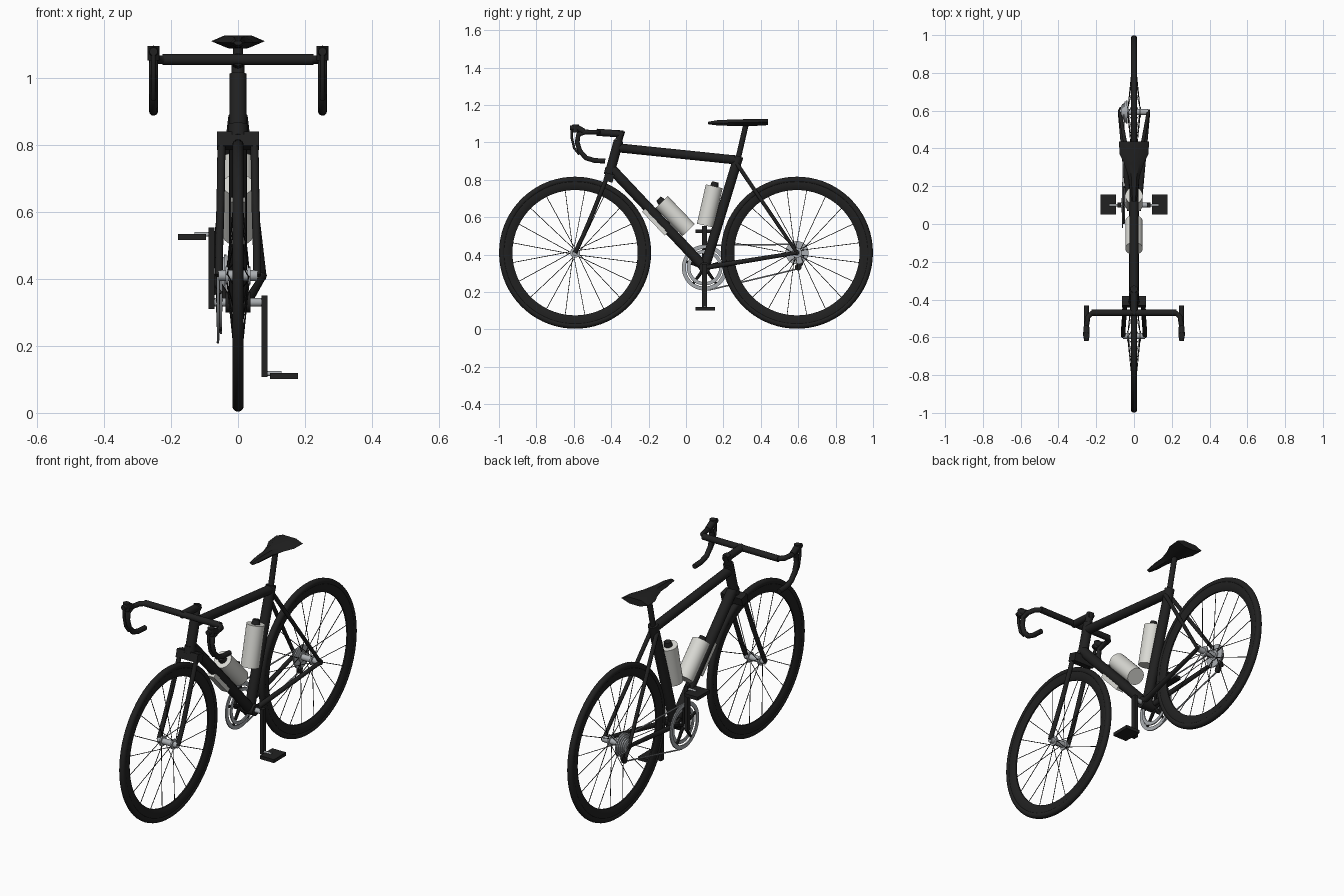
import bpy, bmesh, math
from mathutils import Vector, Matrix

if "Cube" in bpy.data.objects:
    bpy.data.objects.remove(bpy.data.objects["Cube"])


def material(name, rgb):
    m = bpy.data.materials.new(name)
    m.diffuse_color = (*rgb, 1)
    m.use_nodes = True
    m.node_tree.nodes["Principled BSDF"].inputs["Base Color"].default_value = m.diffuse_color
    return m


BLACK = material("black", (0.015, 0.015, 0.015))
GREY = material("metal grey", (0.40, 0.42, 0.44))
PALE = material("bottle white", (0.70, 0.70, 0.66))


def finish(name, bm, mat, angle=35):
    bmesh.ops.recalc_face_normals(bm, faces=bm.faces)
    me = bpy.data.meshes.new(name)
    bm.to_mesh(me)
    bm.free()
    me.materials.append(mat)
    me.shade_smooth()
    me.set_sharp_from_angle(angle=math.radians(angle))
    ob = bpy.data.objects.new(name, me)
    bpy.context.collection.objects.link(ob)
    return ob


def add_rod(bm, a, b, r1, r2=None, seg=16):
    a, b = Vector(a), Vector(b)
    d = b - a
    mat = Matrix.Translation((a + b) / 2) @ d.to_track_quat('Z', 'Y').to_matrix().to_4x4()
    bmesh.ops.create_cone(bm, cap_ends=True, segments=seg, radius1=r1,
                          radius2=r1 if r2 is None else r2, depth=d.length, matrix=mat)


def rods(name, mat, *items, seg=16):
    bm = bmesh.new()
    for it in items:
        add_rod(bm, *it, seg=seg)
    return finish(name, bm, mat)


def box(name, mat, centre, size, tilt=0):
    bm = bmesh.new()
    m = Matrix.Translation(centre) @ Matrix.Rotation(tilt, 4, 'X') @ Matrix.Diagonal((*size, 1))
    bmesh.ops.create_cube(bm, size=1, matrix=m)
    return finish(name, bm, mat)


def ring(name, mat, centre, profile, seg=64):
    """Revolve a closed (radius, x) profile about the x axis."""
    bm = bmesh.new()
    c = Vector(centre)
    loops = []
    for i in range(seg):
        t = 2 * math.pi * i / seg
        loops.append([bm.verts.new(c + Vector((x, r * math.cos(t), r * math.sin(t)))) for r, x in profile])
    n = len(profile)
    for i in range(seg):
        p, q = loops[i], loops[(i + 1) % seg]
        for j in range(n):
            bm.faces.new((p[j], p[(j + 1) % n], q[(j + 1) % n], q[j]))
    return finish(name, bm, mat)


def flat_ring(name, mat, centre, r_out, r_in, half):
    return ring(name, mat, centre, [(r_out, -half), (r_out, half), (r_in, half), (r_in, -half)])


def bent_tube(name, mat, pts, r):
    cu = bpy.data.curves.new(name, 'CURVE')
    cu.dimensions = '3D'
    cu.bevel_depth, cu.bevel_resolution, cu.use_fill_caps = r, 3, True
    sp = cu.splines.new('POLY')
    sp.points.add(len(pts) - 1)
    for p, co in zip(sp.points, pts):
        p.co = (*co, 1)
    tmp = bpy.data.objects.new(name + "_path", cu)
    bm = bmesh.new()
    bpy.context.collection.objects.link(tmp)
    bm.from_mesh(tmp.evaluated_get(bpy.context.evaluated_depsgraph_get()).to_mesh())
    bpy.data.objects.remove(tmp)
    return finish(name, bm, mat, 45)


WZ, FY, RY = 0.410, -0.593, 0.593
BB = (0, 0.10, 0.33)

# Wheels: tyre, deep rim, spokes and hub
for side, wy in (("front", FY), ("rear", RY)):
    c = (0, wy, WZ)
    tyre = [(0.390 + 0.0165 * math.sin(t), 0.0165 * math.cos(t))
            for t in [math.radians(a) for a in range(-60, 241, 25)]]
    ring(side + "_tyre", BLACK, c, tyre, 72)
    ring(side + "_rim", BLACK, c, [(0.380, 0.013), (0.366, 0.014), (0.346, 0.010), (0.335, 0.004),
                                   (0.335, -0.004), (0.346, -0.010), (0.366, -0.014), (0.380, -0.013)], 72)
    spokes = []
    for i in range(20):
        t = 2 * math.pi * (i + 0.5) / 20
        t2 = t + (0.5 if i % 4 < 2 else -0.5)
        x = 0.033 if i % 2 else -0.033
        spokes.append(((x, wy + 0.02 * math.cos(t2), WZ + 0.02 * math.sin(t2)),
                       (0, wy + 0.34 * math.cos(t), WZ + 0.34 * math.sin(t)), 0.0018))
    rods(side + "_spokes", BLACK, *spokes, seg=6)
    w = 0.058 if side == "front" else 0.075
    hub = [((-w, wy, WZ), (w, wy, WZ), 0.016)]
    hub += [((x - 0.004, wy, WZ), (x + 0.004, wy, WZ), 0.027) for x in (-0.033, 0.033)]
    rods(side + "_hub", GREY, *hub)

# Main frame
rods("seat_tube", BLACK, (BB, (0, 0.281, 0.925), 0.026))
rods("top_tube", BLACK, ((0, -0.355, 0.970), (0, 0.275, 0.905), 0.024))
rods("down_tube", BLACK, ((0, -0.395, 0.855), BB, 0.027))
rods("head_tube", BLACK, ((0, -0.411, 0.825), (0, -0.36, 1.01), 0.026),
     ((0, -0.411, 0.825), (0, -0.403, 0.860), 0.029),
     ((0, -0.36, 1.01), (0, -0.344, 1.062), 0.019))
rods("bottom_bracket", BLACK, ((-0.038, *BB[1:]), (0.038, *BB[1:]), 0.030))
for n, s in (("left", 1), ("right", -1)):
    drop = (0.076 * s, RY, WZ)
    rods(n + "_seat_stay", BLACK, ((0.018 * s, 0.272, 0.885), drop, 0.011, 0.009))
    rods(n + "_chain_stay", BLACK, ((0.028 * s, 0.11, 0.332), drop, 0.014, 0.010))
    rods(n + "_dropout", BLACK, ((0.070 * s, RY, WZ), (0.084 * s, RY, WZ), 0.012))

    # Fork blades
    bent_tube(n + "_fork_blade", BLACK, [(0.049 * s, -0.42, 0.82), (0.052 * s, -0.495, 0.63),
                                         (0.056 * s, -0.55, 0.50), (0.057 * s, FY, WZ)], 0.012)

    # Crank arm and pedal
    v = -s
    pz = BB[2] + v * 0.2075
    box(n + "_crank", BLACK, (0.079 * s, 0.10, BB[2] + v * 0.102), (0.018, 0.027, 0.243))
    rods(n + "_pedal_axle", GREY, ((0.08 * s, 0.10, pz - 0.005), (0.13 * s, 0.10, pz - 0.005), 0.007))
    box(n + "_pedal", BLACK, (0.137 * s, 0.103, pz - 0.0125), (0.083, 0.105, 0.018))

    # Drop handlebar, hood and brake lever
    rods(n + "_bar_top", BLACK, ((0, -0.47, 1.054), (0.225 * s, -0.47, 1.054), 0.0165))
    bent_tube(n + "_handlebar", BLACK,
              [(0.19 * s, -0.47, 1.054), (0.222 * s, -0.472, 1.054), (0.243 * s, -0.49, 1.054),
               (0.252 * s, -0.54, 1.055), (0.252 * s, -0.575, 1.042), (0.252 * s, -0.582, 1.00),
               (0.252 * s, -0.567, 0.953), (0.252 * s, -0.535, 0.917), (0.252 * s, -0.49, 0.903),
               (0.252 * s, -0.432, 0.900)], 0.0135)
    rods(n + "_hood", BLACK, ((0.252 * s, -0.545, 1.058), (0.252 * s, -0.585, 1.078), 0.015, 0.0175),
         ((0.252 * s, -0.59, 1.052), (0.252 * s, -0.59, 1.095), 0.0175),
         ((0.252 * s, -0.585, 1.078), (0.252 * s, -0.62, 1.078), 0.0175, 0.012))
    bent_tube(n + "_brake_lever", BLACK, [(0.252 * s, -0.61, 1.07), (0.252 * s, -0.612, 1.03),
                                          (0.252 * s, -0.598, 0.97), (0.252 * s, -0.57, 0.935)], 0.007)

# Fork crown and stem
box("fork_crown", BLACK, (0, -0.412, 0.812), (0.126, 0.050, 0.044), -0.27)
rods("stem", BLACK, ((0, -0.335, 1.044), (0, -0.478, 1.054), 0.019))

# Seat post and saddle
rods("seat_post", BLACK, ((0, 0.278, 0.91), (0, 0.323, 1.105), 0.0145))
bm = bmesh.new()
prev = None
for y, w, top, bottom in ((0.118, 0.014, 1.110, 1.097), (0.17, 0.021, 1.119, 1.090), (0.25, 0.029, 1.122, 1.088),
                          (0.32, 0.052, 1.124, 1.087), (0.37, 0.076, 1.126, 1.088), (0.438, 0.080, 1.126, 1.092)):
    mid = (top + bottom) / 2
    pts = ((-w, mid), (-w * 0.5, top), (w * 0.5, top), (w, mid), (w * 0.4, bottom), (-w * 0.4, bottom))
    cur = [bm.verts.new((x, y, z)) for x, z in pts]
    if prev:
        for j in range(6):
            bm.faces.new((prev[j], prev[(j + 1) % 6], cur[(j + 1) % 6], cur[j]))
    else:
        bm.faces.new(cur)
    prev = cur
bm.faces.new(prev)
finish("saddle", bm, BLACK)

# Crank axle, chainrings and spider
rods("crank_axle", GREY, ((-0.088, *BB[1:]), (0.088, *BB[1:]), 0.013))
flat_ring("outer_chainring", GREY, (-0.060, *BB[1:]), 0.122, 0.101, 0.003)
flat_ring("inner_chainring", GREY, (-0.051, *BB[1:]), 0.095, 0.077, 0.003)
arms = []
for i in range(5):
    t = math.radians(90 + 72 * i)
    arms.append(((-0.056, *BB[1:]), (-0.056, BB[1] + 0.104 * math.cos(t), BB[2] + 0.104 * math.sin(t)), 0.010, 0.007))
rods("chainring_spider", BLACK, *arms, seg=8)

# Cassette, chain and rear derailleur
rods("cassette", GREY, *[((-0.070 + 0.007 * i, RY, WZ), (-0.063 + 0.007 * i, RY, WZ), 0.034 + 0.007 * i)
                         for i in range(5)], seg=32)
rods("chain", GREY, ((-0.06, 0.12, 0.45), (-0.052, RY - 0.01, WZ + 0.045), 0.004),
     ((-0.06, 0.12, 0.21), (-0.052, RY + 0.01, 0.325), 0.004), seg=6)
rods("derailleur", BLACK, ((-0.076, RY, WZ - 0.01), (-0.070, RY + 0.02, 0.355), 0.008),
     ((-0.060, RY + 0.015, 0.352), (-0.046, RY + 0.015, 0.352), 0.018),
     ((-0.060, RY + 0.007, 0.333), (-0.046, RY + 0.007, 0.333), 0.018))

# Bottles with caps, and the slim canister under the down tube
for n, a, b in (("seat_tube", (0, 0.103, 0.555), (0, 0.151, 0.765)),
                ("down_tube", (0, 0.014, 0.531), (0, -0.130, 0.681))):
    d = (Vector(b) - Vector(a)).normalized()
    rods(n + "_bottle", PALE, (a, b, 0.046), seg=24)
    rods(n + "_bottle_cap", BLACK, (b, Vector(b) + d * 0.024, 0.022, 0.017))
box("down_tube_canister", PALE, (0, -0.164, 0.576), (0.042, 0.176, 0.030), -0.81)
